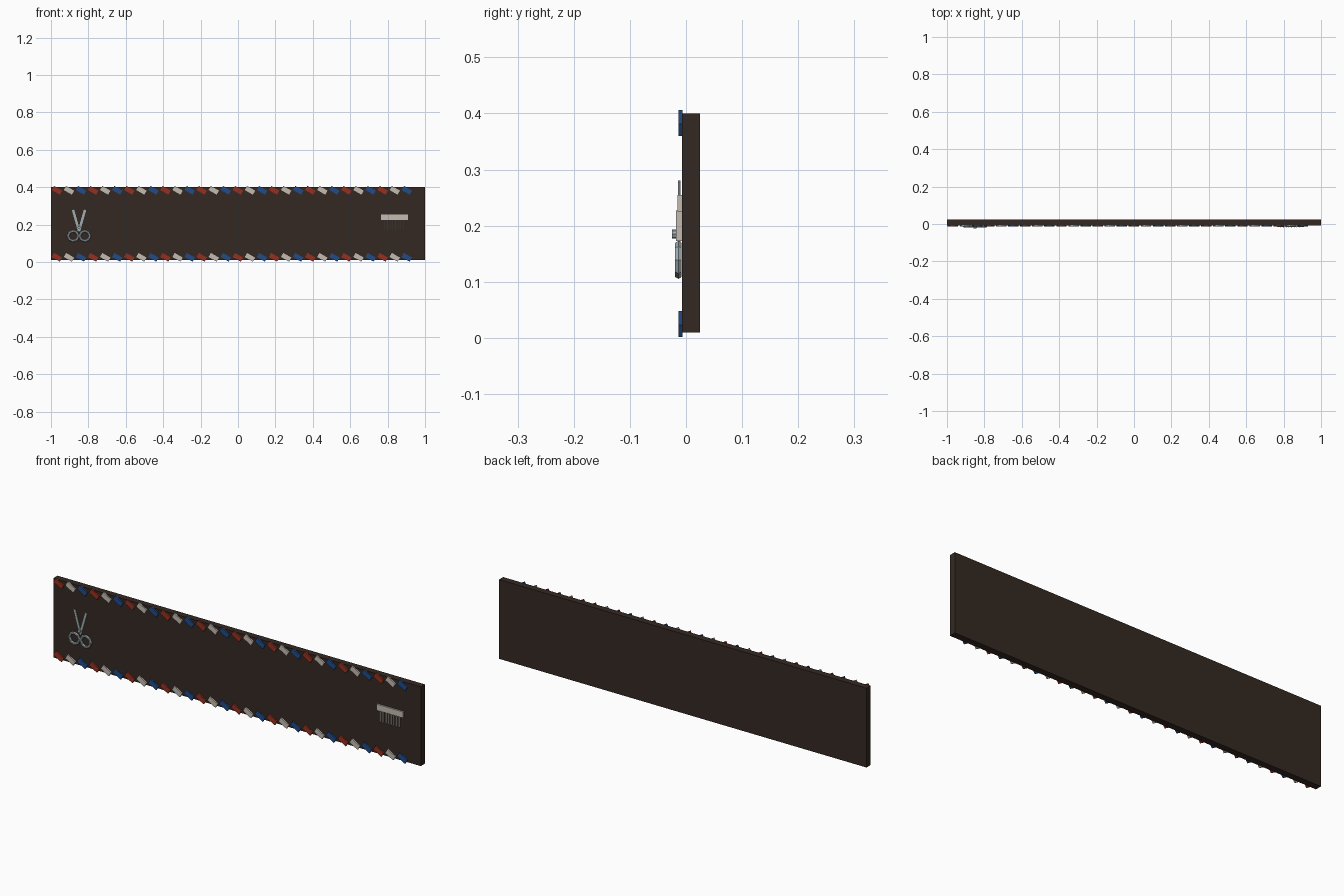
import bpy, math

if "Cube" in bpy.data.objects:
    bpy.data.objects.remove(bpy.data.objects["Cube"])

def mat(name, c):
    m = bpy.data.materials.new(name)
    m.diffuse_color = (*c, 1)
    m.use_nodes = True
    m.node_tree.nodes["Principled BSDF"].inputs["Base Color"].default_value = m.diffuse_color
    return m

BROWN = mat("dark_wood", (0.035, 0.022, 0.016))
RED = mat("red", (0.3, 0.03, 0.015))
WHITE = mat("white", (0.55, 0.5, 0.44))
BLUE = mat("blue", (0.015, 0.07, 0.25))
STEEL = mat("steel", (0.35, 0.42, 0.44))

def box(name, loc, size, m, tilt=0):
    bpy.ops.mesh.primitive_cube_add(size=1, location=loc, rotation=(0, tilt, 0))
    o = bpy.context.object
    o.name = name
    o.scale = size
    o.data.materials.append(m)
    return o

# Sign board
box("board", (0, 0.009, 0.205), (2, 0.032, 0.39), BROWN)

# Slanted stripes along the top and bottom edges
for edge, z in (("top", 0.383), ("bottom", 0.025)):
    for i in range(30):
        box(f"{edge}_stripe_{i}", (-0.968 + i * 0.0645, -0.01, z),
            (0.05, 0.007, 0.025), (RED, WHITE, BLUE)[i % 3], math.radians(30))

# Scissors: crossed blades, finger rings, pivot screw
SX = -0.85
for s, side in ((-1, "left"), (1, "right")):
    box(f"{side}_blade", (SX + s * 0.016, -0.012 - 0.001 * s, 0.222),
        (0.013, 0.003, 0.118), STEEL, s * math.radians(16))
    bpy.ops.mesh.primitive_torus_add(major_segments=8, minor_segments=6,
        major_radius=0.027, minor_radius=0.0068,
        location=(SX + s * 0.031, -0.0135, 0.139), rotation=(math.pi / 2, 0, 0))
    ring = bpy.context.object
    ring.name = f"{side}_finger_ring"
    ring.data.materials.append(STEEL)
bpy.ops.mesh.primitive_cylinder_add(vertices=8, radius=0.008, depth=0.013,
    location=(SX, -0.0185, 0.185), rotation=(math.pi / 2, 0, 0))
screw = bpy.context.object
screw.name = "pivot_screw"
screw.data.materials.append(STEEL)

# Comb: spine and thin teeth
box("comb_spine", (0.836, -0.011, 0.24), (0.145, 0.008, 0.03), WHITE)
for i in range(8):
    box(f"comb_tooth_{i}", (0.785 + i * 0.0143, -0.0125, 0.2),
        (0.003, 0.011, 0.055), WHITE)
